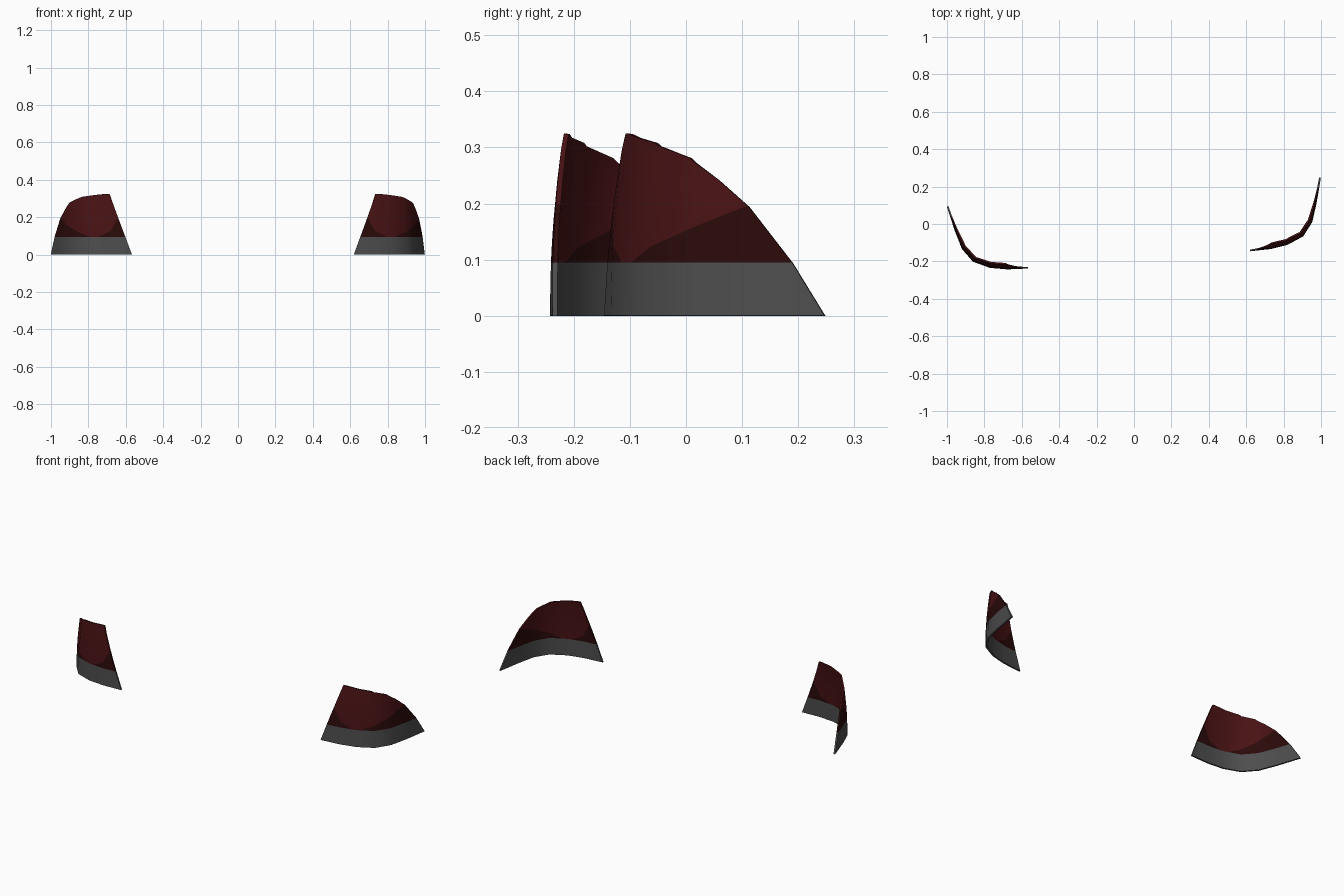
import bpy, bmesh, math
from mathutils import Vector, Matrix

if "Cube" in bpy.data.objects:
    bpy.data.objects.remove(bpy.data.objects["Cube"])


def material(name, rgb):
    m = bpy.data.materials.new(name)
    m.diffuse_color = (*rgb, 1)
    m.use_nodes = True
    m.node_tree.nodes["Principled BSDF"].inputs["Base Color"].default_value = m.diffuse_color
    return m


GREY = material("dark grey", (0.075, 0.075, 0.075))
RED = material("deep red", (0.065, 0.006, 0.007))
DARK = material("dark maroon", (0.024, 0.003, 0.003))

# Plan curve of the lamp, from its inner end round the corner
PLAN = [Vector(p) for p in [(0.62, -0.146), (0.73, -0.134), (0.82, -0.112), (0.905, -0.066),
                            (0.953, 0.01), (0.976, 0.11), (0.999, 0.247)]]
KNOTS = [0.0]
for a, b in zip(PLAN, PLAN[1:]):
    KNOTS.append(KNOTS[-1] + (b - a).length)

# Unrolled outline: distance along the plan curve, height
OUTLINE = [(0, 0), (KNOTS[-1], 0), (0.572, 0.095), (0.494, 0.193), (0.435, 0.243), (0.375, 0.282),
           (0.28, 0.309), (0.2, 0.319), (0.14, 0.325), (0.121, 0.325)]
BAND_TOP = 0.095
# Lines bounding the brighter red area of the lens
LINES = [((0.074, 0.2), (0.115, 0.125)), ((0.115, 0.125), (0.17, 0.1)), ((0.24, 0.1), (0.5, 0.2))]


def plan(s):
    s = min(max(s, 0), KNOTS[-1])
    for i in range(len(PLAN) - 1):
        if s <= KNOTS[i + 1]:
            break
    return PLAN[i].lerp(PLAN[i + 1], (s - KNOTS[i]) / (KNOTS[i + 1] - KNOTS[i]))


def wrap(s, z):
    """Roll the flat sheet round the plan curve, leaning inward toward the top."""
    t = (plan(s + 0.04) - plan(s - 0.04)).normalized()
    p = plan(s) + Vector((-t.y, t.x)) * 0.23 * z * z
    return Vector((p.x, p.y, z))


def above(line, p):
    (x0, z0), (x1, z1) = line
    return (x1 - x0) * (p.y - z0) - (z1 - z0) * (p.x - x0) > 0


def cut(bm, point, normal, **kw):
    bmesh.ops.bisect_plane(bm, geom=bm.verts[:] + bm.edges[:] + bm.faces[:], dist=1e-5,
                           plane_co=(*point, 0), plane_no=(*normal, 0), **kw)


def lamp_part(name, is_lens, matrix=None):
    bm = bmesh.new()
    bm.faces.new([bm.verts.new((s, z, 0)) for s, z in OUTLINE])
    cut(bm, (0, BAND_TOP), (0, 1), clear_inner=is_lens, clear_outer=not is_lens)
    for s in KNOTS[1:-1]:
        cut(bm, (s, 0), (1, 0))
    if is_lens:
        for z in (0.17, 0.24, 0.285):
            cut(bm, (0, z), (0, 1))
        for (x0, z0), (x1, z1) in LINES:
            cut(bm, (x0, z0), (z0 - z1, x1 - x0))
        for f in bm.faces:
            c = f.calc_center_median()
            f.material_index = 0 if all(above(l, c) for l in LINES) else 1
    for v in bm.verts:
        v.co = wrap(v.co.x, v.co.y)
    if matrix:
        bm.transform(matrix)
        bmesh.ops.reverse_faces(bm, faces=bm.faces[:])
    me = bpy.data.meshes.new(name)
    bm.to_mesh(me)
    bm.free()
    for m in ([RED, DARK] if is_lens else [GREY]):
        me.materials.append(m)
    ob = bpy.data.objects.new(name, me)
    bpy.context.collection.objects.link(ob)
    bpy.ops.object.select_all(action='DESELECT')
    ob.select_set(True)
    bpy.context.view_layer.objects.active = ob
    mod = ob.modifiers.new("thickness", 'SOLIDIFY')
    mod.thickness = 0.009
    mod.offset = -1
    bpy.ops.object.modifier_apply(modifier=mod.name)
    bpy.ops.object.shade_smooth_by_angle(angle=math.radians(40))


# Left lamp is the mirrored right one, turned slightly and moved forward
LEFT = (Matrix.Translation((-0.567, -0.238, 0)) @ Matrix.Rotation(math.radians(8.7), 4, 'Z')
        @ Matrix.Translation((0.62, 0.146, 0)) @ Matrix.Scale(-1, 4, (1, 0, 0)))

for side, mat in (("right", None), ("left", LEFT)):
    lamp_part(side + "_lens", True, mat)
    lamp_part(side + "_trim_band", False, mat)
